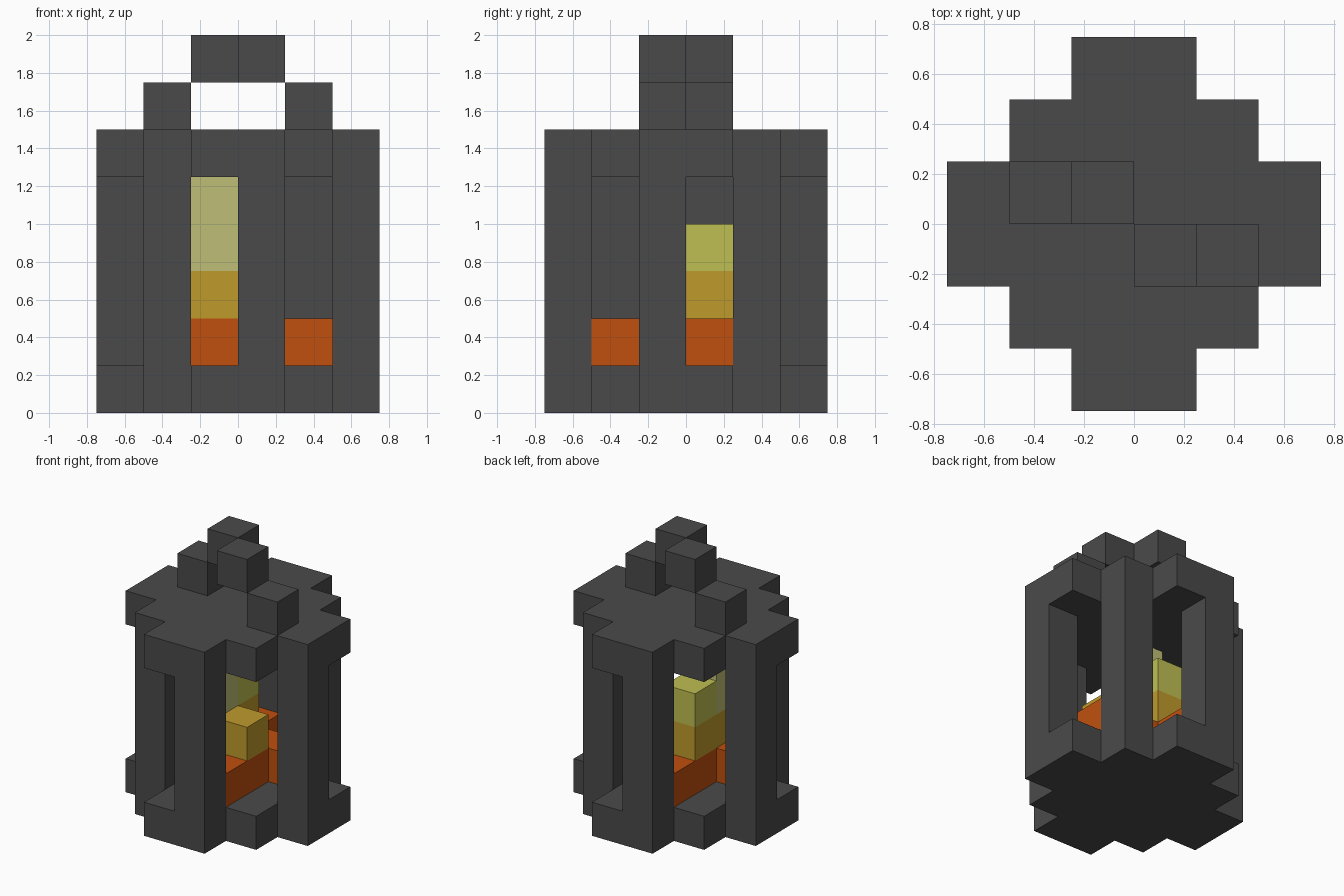
import bpy, bmesh, math
from mathutils import Vector

cube = bpy.data.objects.get("Cube")
if cube:
    bpy.data.objects.remove(cube, do_unlink=True)

U = 0.25  # edge length of one block


def material(name, hex_code):
    srgb = [int(hex_code[i:i + 2], 16) / 255 for i in (0, 2, 4)]
    rgba = [c / 12.92 if c <= 0.04045 else ((c + 0.055) / 1.055) ** 2.4 for c in srgb] + [1]
    m = bpy.data.materials.new(name)
    m.use_nodes = True
    m.diffuse_color = rgba
    bsdf = next(n for n in m.node_tree.nodes if n.type == 'BSDF_PRINCIPLED')
    bsdf.inputs["Base Color"].default_value = rgba
    return m


iron = material("dark_iron", "4A4A4A")
orange = material("ember_orange", "C0500E")
gold = material("flame_gold", "BF9A2C")
yellow = material("flame_yellow", "BFBF52")
pale = material("pale_yellow", "BFBF77")


def blocks(name, cells, mat):
    """Join unit blocks into one shell, leaving out the faces between them."""
    cells = set(cells)
    bm = bmesh.new()
    for cell in cells:
        centre = Vector(cell) + Vector((0.5, 0.5, 0.5))
        for axis in range(3):
            for side in (-1, 1):
                n = Vector((0, 0, 0))
                n[axis] = side
                if tuple(int(a + b) for a, b in zip(cell, n)) in cells:
                    continue
                u = Vector((0, 0, 0))
                u[(axis + 1) % 3] = 0.5
                v = n.cross(u)
                mid = centre + n * 0.5
                bm.faces.new([bm.verts.new((mid + s * u + t * v) * U)
                              for s, t in ((-1, -1), (1, -1), (1, 1), (-1, 1))])
    bmesh.ops.remove_doubles(bm, verts=bm.verts[:], dist=1e-4)
    bmesh.ops.dissolve_limit(bm, angle_limit=math.radians(1),
                             verts=bm.verts[:], edges=bm.edges[:])
    me = bpy.data.meshes.new(name)
    bm.to_mesh(me)
    bm.free()
    me.materials.append(mat)
    ob = bpy.data.objects.new(name, me)
    bpy.context.collection.objects.link(ob)
    return ob


def turned(cells):
    """The same cells turned half way round the vertical axis."""
    return [(-1 - x, -1 - y, z) for x, y, z in cells]


# Stepped round plates: floor and roof
disc = [(x, y) for x in range(-3, 3) for y in range(-3, 3)
        if abs(x + 0.5) + abs(y + 0.5) <= 3]
blocks("base_plate", [(x, y, 0) for x, y in disc], iron)
blocks("roof_plate", [(x, y, 5) for x, y in disc], iron)

# Upright posts, in opposite pairs
for name, x, y in (("front", 0, -3), ("side", 2, -1), ("corner", -2, -2)):
    post = [(x, y, z) for z in range(1, 5)]
    blocks(name + "_post", post, iron)
    blocks(name + "_post_opposite", turned(post), iron)

# Carrying handle, two stepped halves
half = [(1, -1, 6), (0, -1, 7)]
blocks("handle_right_half", half, iron)
blocks("handle_left_half", turned(half), iron)

# Flame, from the ember bed up to the tip
bed = [(0, -1, 1), (0, 0, 1), (0, -2, 1), (1, 0, 1)]
blocks("ember_bed", bed + turned(bed), orange)
blocks("flame_middle", [(0, -1, 2), (-1, -1, 2), (-1, 0, 2)], gold)
blocks("flame_upper", [(-1, 0, 3)], yellow)
blocks("flame_tip", [(-1, -1, 3), (-1, -1, 4)], pale)
